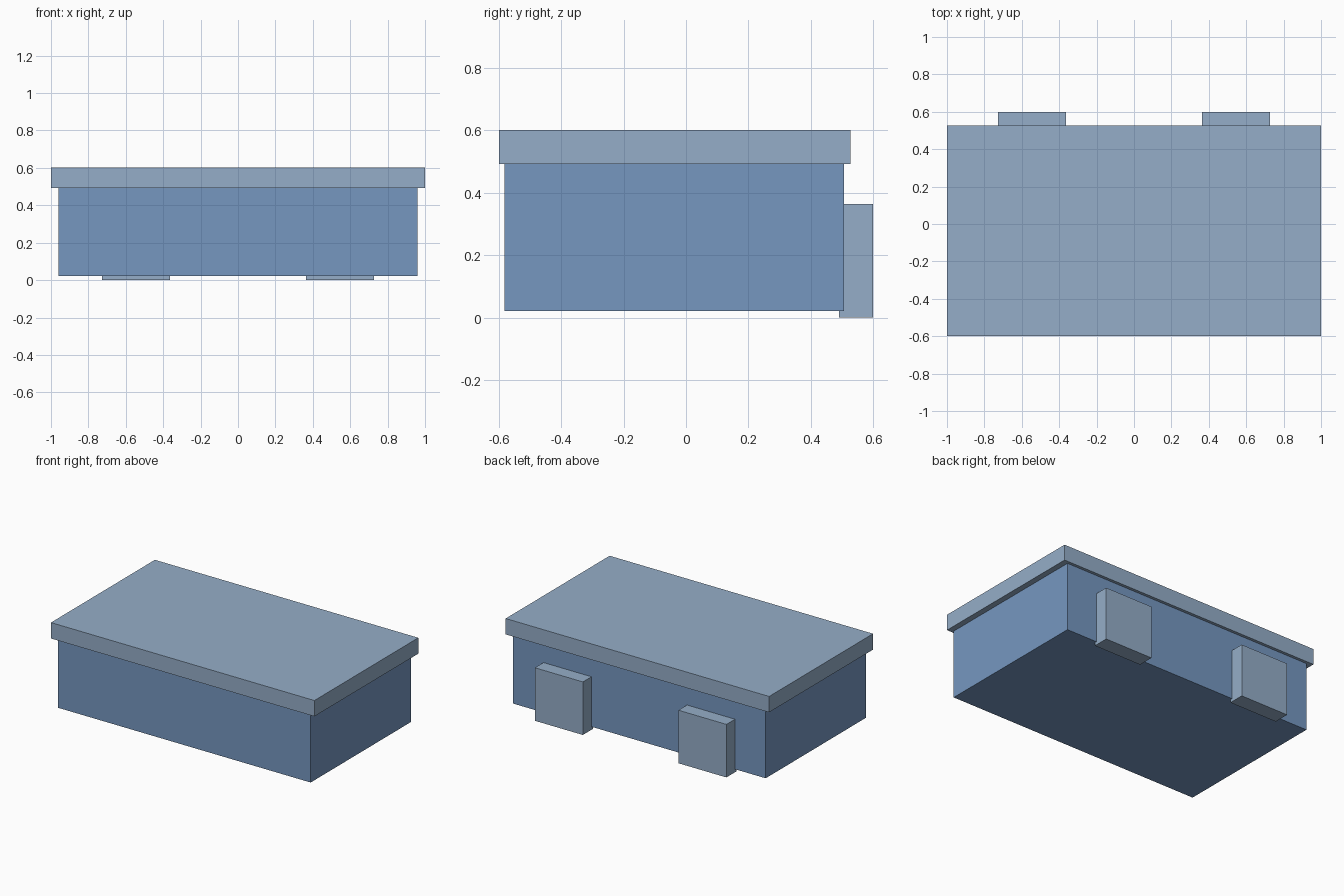
import bpy

cube = bpy.data.objects.get("Cube")
if cube:
    bpy.data.objects.remove(cube, do_unlink=True)


def material(name, rgb):
    mat = bpy.data.materials.new(name)
    mat.use_nodes = True
    color = (*rgb, 1.0)
    mat.diffuse_color = color
    mat.node_tree.nodes["Principled BSDF"].inputs["Base Color"].default_value = color
    return mat


def box(name, low, high, mat):
    """Axis-aligned box between two corners."""
    center = [(a + b) / 2 for a, b in zip(low, high)]
    bpy.ops.mesh.primitive_cube_add(size=1, location=center)
    obj = bpy.context.object
    obj.name = name
    obj.scale = [b - a for a, b in zip(low, high)]
    bpy.ops.object.transform_apply(location=False, rotation=False, scale=True)
    obj.data.materials.append(mat)
    return obj


blue = material("body blue", (0.181, 0.309, 0.527))
pale = material("pale steel blue", (0.301, 0.423, 0.578))

# Main case and overhanging lid
box("body", (-0.96, -0.583, 0.021), (0.96, 0.507, 0.492), blue)
box("lid", (-1, -0.6, 0.492), (1, 0.527, 0.601), pale)

# Two blocks on the back, reaching the ground
for side, x in (("left", 0.545), ("right", -0.545)):
    box(f"{side}_back_block", (x - 0.182, 0.491, 0), (x + 0.182, 0.6, 0.364), pale)
